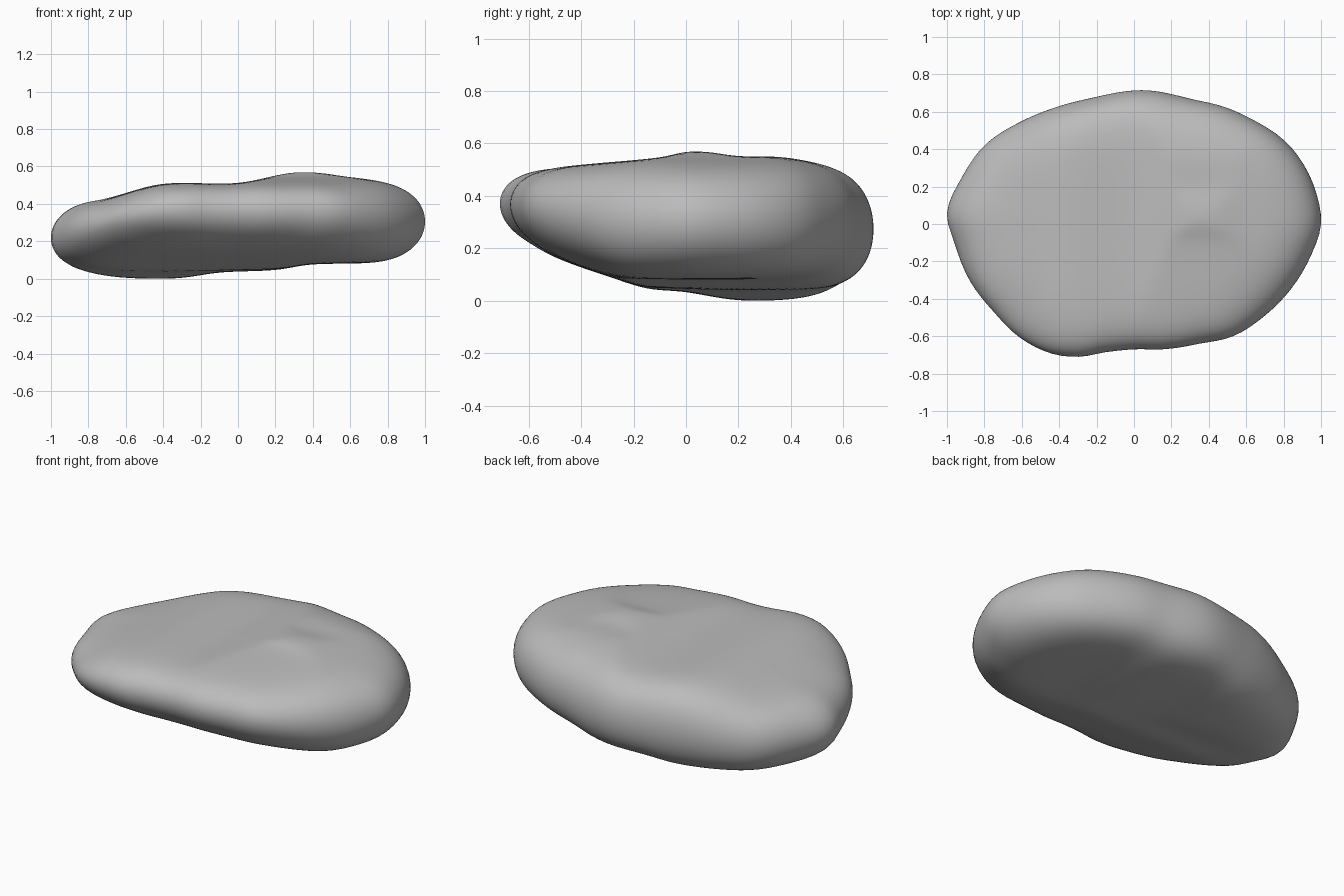
import bpy, bmesh, math

if "Cube" in bpy.data.objects:
    bpy.data.objects.remove(bpy.data.objects["Cube"])

# Pebble outline seen from above
OUTLINE = [(1.0, 0), (.97, .18), (.9, .33), (.8, .45), (.65, .55), (.5, .62), (.3, .67),
           (.06, .715), (-.2, .68), (-.4, .63), (-.6, .55), (-.8, .42), (-.92, .25),
           (-1.0, .06), (-.96, -.1), (-.88, -.3), (-.75, -.47), (-.62, -.6), (-.45, -.69),
           (-.3, -.71), (-.15, -.685), (0, -.67), (.15, -.67), (.35, -.64), (.53, -.6),
           (.7, -.49), (.86, -.32), (.95, -.16)]
# Height profiles of the upper and lower faces along x and along y
TOP_X = [(-1, .425), (-.85, .44), (-.7, .45), (-.4, .522), (0, .527), (.33, .587), (.6, .56), (.8, .545), (1, .53)]
TOP_Y = [(-.72, .525), (-.5, .53), (-.3, .543), (-.1, .562), (.03, .587), (.2, .567), (.35, .565), (.5, .55), (.72, .52)]
LOW_X = [(-1, .03), (-.7, .005), (-.35, .008), (-.1, .045), (.2, .06), (.4, .09), (.8, .092), (1, .11)]
LOW_Y = [(-.72, .25), (-.6, .215), (-.5, .175), (-.3, .107), (-.15, .06), (0, .045), (.2, .008), (.35, .0), (.5, .005), (.72, .03)]


def curve(pts, x):
    """Smooth interpolation through a list of points."""
    x = min(max(x, pts[0][0]), pts[-1][0])
    i = next(k for k in range(len(pts) - 1) if x <= pts[k + 1][0])

    def slope(k):
        a, b = pts[max(k - 1, 0)], pts[min(k + 1, len(pts) - 1)]
        return (b[1] - a[1]) / (b[0] - a[0])
    (x0, y0), (x1, y1) = pts[i], pts[i + 1]
    h = x1 - x0
    t = (x - x0) / h
    return (y0 * (1 + 2 * t) * (1 - t) ** 2 + slope(i) * h * t * (1 - t) ** 2
            + y1 * t * t * (3 - 2 * t) - slope(i + 1) * h * t * t * (1 - t))


def soft_max(a, b, k=.006):
    return (a + b + math.sqrt((a - b) ** 2 + k * k)) / 2


polar = sorted((math.atan2(y, x), math.hypot(x, y)) for x, y in OUTLINE)
polar = ([(a - math.tau, r) for a, r in polar[-3:]] + polar
         + [(a + math.tau, r) for a, r in polar[:3]])


def point(angle, t, side):
    """Point on the upper (side=1) or lower (side=-1) face; t runs centre to rim."""
    s = math.sin(t * math.pi / 2)
    r = curve(polar, angle) * s
    x, y = r * math.cos(angle), r * math.sin(angle)
    top = -soft_max(-curve(TOP_X, x), -curve(TOP_Y, y))
    low = soft_max(curve(LOW_X, x), curve(LOW_Y, y), .02)
    swell = math.sqrt(max(0, 1 - s ** 8))
    return x, y, (top + low) / 2 + side * (top - low) / 2 * swell


# Pebble body: rings from the top centre over the rim to the bottom centre
SEG, RINGS = 112, 44
bm = bmesh.new()
rings = []
for k in range(1, 2 * RINGS):
    side, t = (1, k / RINGS) if k <= RINGS else (-1, 2 - k / RINGS)
    rings.append([bm.verts.new(point(-math.pi + math.tau * j / SEG, t, side)) for j in range(SEG)])
top_pole, low_pole = bm.verts.new(point(0, 0, 1)), bm.verts.new(point(0, 0, -1))
for j in range(SEG):
    n = (j + 1) % SEG
    bm.faces.new((top_pole, rings[0][j], rings[0][n]))
    bm.faces.new((low_pole, rings[-1][n], rings[-1][j]))
    for a, b in zip(rings, rings[1:]):
        bm.faces.new((a[j], b[j], b[n], a[n]))

# Soften slightly, then rest it on the ground
for _ in range(3):
    bmesh.ops.smooth_vert(bm, verts=bm.verts, factor=.3, use_axis_x=False, use_axis_y=False, use_axis_z=True)
floor = min(v.co.z for v in bm.verts)
for v in bm.verts:
    v.co.z -= floor
for f in bm.faces:
    f.smooth = True
bmesh.ops.recalc_face_normals(bm, faces=bm.faces)

mesh = bpy.data.meshes.new("pebble")
bm.to_mesh(mesh)
bm.free()
stone = bpy.data.materials.new("stone grey")
stone.diffuse_color = (.5, .5, .5, 1)
stone.use_nodes = True
stone.node_tree.nodes["Principled BSDF"].inputs["Base Color"].default_value = stone.diffuse_color
mesh.materials.append(stone)
bpy.context.collection.objects.link(bpy.data.objects.new("pebble", mesh))
